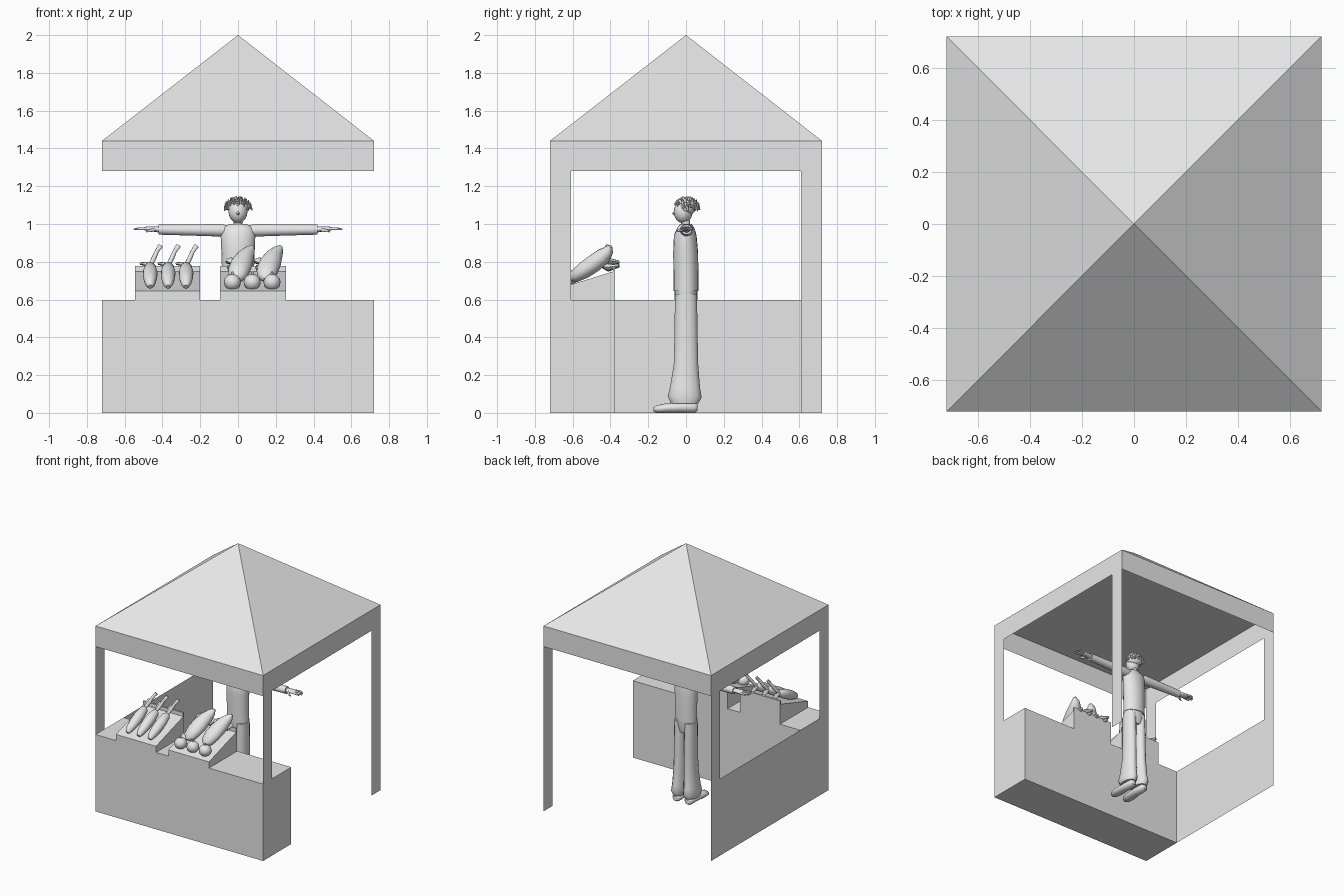
import bpy, bmesh, math, random
from mathutils import Vector

random.seed(4)
X, Y = Vector((1, 0, 0)), Vector((0, 1, 0))
grey = bpy.data.materials.new("plain_grey")
grey.diffuse_color = (0.8, 0.8, 0.8, 1)


def make(name, verts, faces, smooth=False, fix=True):
    me = bpy.data.meshes.new(name)
    me.from_pydata([tuple(v) for v in verts], [], faces)
    if fix:
        bm = bmesh.new()
        bm.from_mesh(me)
        bmesh.ops.recalc_face_normals(bm, faces=bm.faces)
        bm.to_mesh(me)
        bm.free()
    me.materials.append(grey)
    ob = bpy.data.objects.new(name, me)
    bpy.context.collection.objects.link(ob)
    if smooth:
        bpy.ops.object.select_all(action='DESELECT')
        ob.select_set(True)
        bpy.context.view_layer.objects.active = ob
        bpy.ops.object.shade_smooth_by_angle(angle=math.radians(50))
    return ob


def prism(name, profile, x0, x1):
    """Extrude a (y, z) profile along x."""
    n = len(profile)
    verts = [(x, y, z) for x in (x0, x1) for y, z in profile]
    faces = [tuple(range(n)), tuple(range(n, 2 * n))]
    faces += [(i, (i + 1) % n, n + (i + 1) % n, n + i) for i in range(n)]
    return make(name, verts, faces)


def loft(name, stations, ref=X, n=14):
    """Elliptical tube through (x, y, z, radius_along_ref, other_radius)."""
    c = [Vector(s[:3]) for s in stations]
    verts, faces = [], []
    for i, s in enumerate(stations):
        t = (c[min(i + 1, len(c) - 1)] - c[max(i - 1, 0)]).normalized()
        u = (ref - t * ref.dot(t)).normalized()
        v = t.cross(u)
        for k in range(n):
            a = 2 * math.pi * k / n
            verts.append(c[i] + u * s[3] * math.cos(a) + v * s[4] * math.sin(a))
    for i in range(len(c) - 1):
        for k in range(n):
            a, b = i * n + k, i * n + (k + 1) % n
            faces.append((a, b, b + n, a + n))
    faces += [tuple(range(n)), tuple(range(len(verts) - n, len(verts)))]
    return make(name, verts, faces, True)


def ball(name, centre, r, n=16):
    st = []
    for i in range(11):
        a = math.pi * (0.02 + 0.96 * i / 10)
        w = math.sin(a)
        st.append((centre[0], centre[1], centre[2] - r[2] * math.cos(a), r[0] * w, r[1] * w))
    return loft(name, st, X, n)


W, EAVE, DROP, TOP = 0.72, 1.44, 1.28, 0.597
BACK = -0.375

# Stall: pyramid roof with flat ceiling, hanging valance, posts and walls
corners = [(-W, -W), (W, -W), (W, W), (-W, W)]
make("roof", [(x, y, EAVE) for x, y in corners] + [(0, 0, 2)],
     [(0, 1, 4), (1, 2, 4), (2, 3, 4), (3, 0, 4), (3, 2, 1, 0)])
make("valance", [(x, y, z) for z in (DROP, EAVE) for x, y in corners],
     [(i, (i + 1) % 4, 4 + (i + 1) % 4, 4 + i) for i in range(4)], fix=False)


def side_sheet(name, x, y0, y1, z0, z1):
    order = (0, 1, 2, 3) if x > 0 else (3, 2, 1, 0)
    make(name, [(x, y0, z0), (x, y1, z0), (x, y1, z1), (x, y0, z1)], [order], fix=False)


for sx in (-1, 1):
    for y0, label in ((-W, "front"), (W - 0.11, "back")):
        z0 = TOP if sx < 0 else 0
        side_sheet(label + "_post", sx * W, y0, y0 + 0.11, z0, DROP)
side_sheet("side_wall", -W, BACK, W, 0, TOP)
prism("counter", [(-W, 0), (BACK, 0), (BACK, TOP), (-W, TOP)], -W, W)

# Sloping display stands with a low lip at the back
for x0, x1 in ((-0.545, -0.2), (-0.095, 0.255)):
    prism("display_stand", [(-W, TOP), (BACK, TOP), (BACK, 0.778), (BACK - 0.012, 0.778),
                            (BACK - 0.012, 0.748), (-W, 0.645)], x0, x1)

# Carrots with stems and leaves
for x in (-0.465, -0.37, -0.275):
    loft("carrot", [(x, -0.69, 0.668, 0.012, 0.012), (x, -0.67, 0.685, 0.027, 0.025),
                    (x, -0.61, 0.715, 0.037, 0.035), (x, -0.55, 0.745, 0.039, 0.036),
                    (x, -0.49, 0.772, 0.03, 0.028), (x, -0.47, 0.782, 0.012, 0.012)])
    loft("carrot_stem", [(x, -0.48, 0.778, 0.012, 0.012), (x + 0.02, -0.45, 0.82, 0.013, 0.013),
                         (x + 0.035, -0.43, 0.855, 0.011, 0.011),
                         (x + 0.055, -0.415, 0.885, 0.014, 0.01)], n=8)
    loft("carrot_leaf", [(x, -0.48, 0.775, 0.012, 0.01), (x - 0.02, -0.42, 0.788, 0.018, 0.012),
                         (x - 0.045, -0.36, 0.79, 0.012, 0.008)], n=8)

# Tomatoes along the front of the second stand
for x in (-0.03, 0.075, 0.18):
    ball("tomato", (x, -0.66, 0.692), (0.045, 0.045, 0.043))
    loft("tomato_stalk", [(x, -0.66, 0.73, 0.01, 0.01), (x, -0.66, 0.748, 0.005, 0.005)], n=6)

# Large curved vegetables with leaves
for x in (0, 0.15):
    loft("marrow", [(x - 0.01, -0.61, 0.705, 0.015, 0.012), (x - 0.005, -0.59, 0.722, 0.045, 0.034),
                    (x + 0.005, -0.54, 0.755, 0.058, 0.045), (x + 0.02, -0.49, 0.79, 0.058, 0.048),
                    (x + 0.04, -0.44, 0.828, 0.046, 0.044), (x + 0.062, -0.41, 0.86, 0.03, 0.028),
                    (x + 0.078, -0.4, 0.882, 0.01, 0.01)])
    for dx, dz in ((-0.055, 0.015), (-0.045, -0.025), (0.05, -0.02)):
        loft("marrow_leaf", [(x, -0.46, 0.79, 0.015, 0.012),
                             (x + dx * 0.7, -0.41, 0.79 + dz, 0.03, 0.018),
                             (x + dx, -0.355, 0.79 + dz * 0.5, 0.012, 0.008)], n=8)

# Seller: torso, neck and head
loft("torso", [(0, 0, 0.645, 0.086, 0.066), (0, 0, 0.72, 0.084, 0.066), (0, -0.002, 0.85, 0.088, 0.066),
               (0, -0.004, 0.94, 0.092, 0.06), (0, 0, 0.98, 0.085, 0.045), (0, 0, 1.0, 0.045, 0.03)], n=20)
loft("hips", [(0, -0.002, 0.55, 0.07, 0.05), (0, 0, 0.6, 0.083, 0.06), (0, 0, 0.66, 0.082, 0.06)], n=20)
loft("neck", [(0, 0, 0.985, 0.025, 0.025), (0, -0.005, 1.04, 0.023, 0.023)])
ball("head", (0, -0.015, 1.065), (0.05, 0.05, 0.06))
loft("nose", [(0, -0.055, 1.07, 0.004, 0.004), (0, -0.068, 1.055, 0.008, 0.006),
              (0, -0.06, 1.048, 0.005, 0.004)], n=8)

# Hair: cap with short curled locks
ball("hair_cap", (0, 0.005, 1.09), (0.058, 0.052, 0.042))
for i in range(60):
    a = i * 2.39996
    e = math.asin(1 - 1.1 * (i + 0.5) / 60)
    d = Vector((math.cos(a) * math.cos(e), math.sin(a) * math.cos(e), math.sin(e)))
    if d.y < -0.5 and d.z < 0.3:
        continue
    p = Vector((0, 0.003, 1.088)) + Vector((d.x * 0.052, d.y * 0.048, d.z * 0.036))
    q = p + d * 0.018
    r = q + Vector((random.uniform(-0.008, 0.008), 0.004, -0.012 - 0.01 * random.random()))
    loft("hair_lock", [(*p, 0.009, 0.009), (*q, 0.008, 0.008), (*r, 0.003, 0.003)],
         Vector((0.31, 0.52, 0.79)), 6)

# Limbs, mirrored left and right
for s in (-1, 1):
    loft("sleeve", [(s * 0.06, 0.003, 0.965, 0.03, 0.03), (s * 0.1, 0.003, 0.967, 0.036, 0.034),
                    (s * 0.25, 0.003, 0.968, 0.032, 0.03), (s * 0.42, 0.003, 0.97, 0.028, 0.027)], Y)
    loft("hand", [(s * 0.41, 0.003, 0.97, 0.018, 0.016), (s * 0.44, 0.003, 0.973, 0.024, 0.015),
                  (s * 0.48, 0.003, 0.975, 0.03, 0.012), (s * 0.495, 0.003, 0.975, 0.026, 0.009)], Y)
    for k, length in enumerate((0.05, 0.06, 0.055, 0.04)):
        y = -0.02 + 0.015 * k
        loft("finger", [(s * 0.485, y, 0.975, 0.008, 0.008), (s * (0.49 + length * 0.6), y * 1.2, 0.975, 0.007, 0.007),
                        (s * (0.492 + length), y * 1.25, 0.972, 0.004, 0.004)], Y, 8)
    loft("thumb", [(s * 0.44, -0.015, 0.97, 0.009, 0.009), (s * 0.465, -0.038, 0.965, 0.008, 0.008),
                   (s * 0.485, -0.046, 0.96, 0.004, 0.004)], Vector((0, 0, 1)), 8)
    x = s * 0.043
    loft("trouser_leg", [(x * 1.2, -0.007, 0.05, 0.045, 0.072), (x * 1.2, -0.007, 0.085, 0.052, 0.09),
                         (x * 1.15, -0.005, 0.13, 0.048, 0.08), (x * 1.05, 0, 0.25, 0.043, 0.065),
                         (x, 0, 0.38, 0.042, 0.062), (x, 0, 0.5, 0.042, 0.06),
                         (x, 0, 0.63, 0.041, 0.058)], n=16)
    loft("shoe", [(x * 1.2, 0.062, 0.028, 0.018, 0.018), (x * 1.2, 0.045, 0.028, 0.033, 0.028),
                  (x * 1.2, -0.03, 0.029, 0.034, 0.029), (x * 1.3, -0.11, 0.025, 0.042, 0.025),
                  (x * 1.35, -0.155, 0.02, 0.032, 0.02), (x * 1.35, -0.173, 0.017, 0.012, 0.01)])
